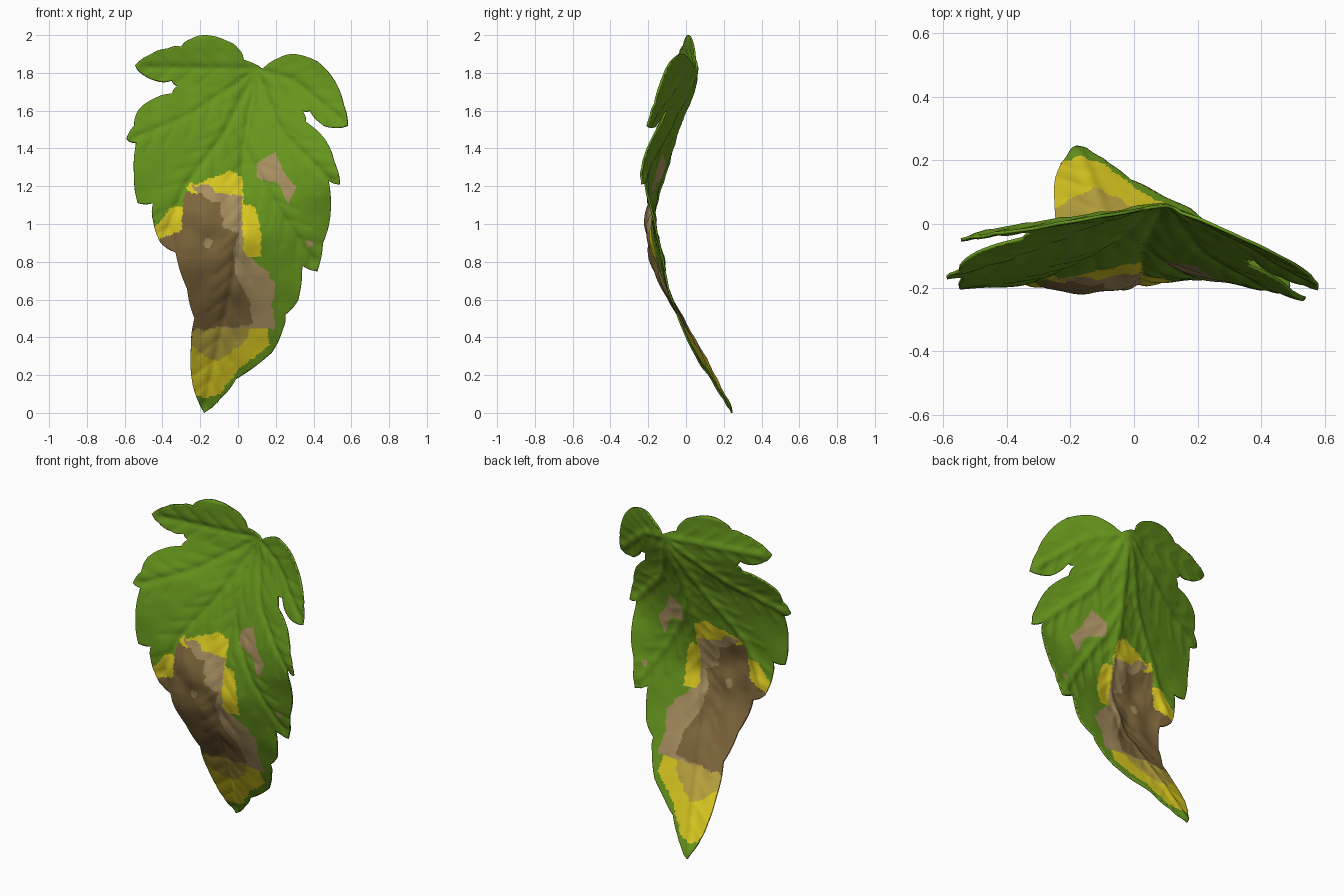
import bpy
import bmesh
import math
from mathutils import Vector, noise
from mathutils.geometry import delaunay_2d_cdt, intersect_point_line

default_cube = bpy.data.objects.get("Cube")
if default_cube:
    bpy.data.objects.remove(default_cube, do_unlink=True)

GRID_STEP = 0.0115
THICKNESS = 0.01

# Leaf margin, as x and z pairs running counter-clockwise from the stalk notch
MARGIN = [
    (.13, 1.82), (.03, 1.87), (0, 1.93), (-.06, 1.97), (-.17, 2),
    (-.25, 1.98), (-.3, 1.94), (-.37, 1.93), (-.46, 1.9), (-.545, 1.84),
    (-.5, 1.79), (-.42, 1.755), (-.35, 1.76), (-.32, 1.73), (-.35, 1.69),
    (-.45, 1.66), (-.53, 1.6), (-.55, 1.52), (-.59, 1.45), (-.54, 1.43),
    (-.55, 1.25), (-.53, 1.11), (-.45, 1.11), (-.45, 1.02), (-.41, .9),
    (-.33, .85), (-.27, .66), (-.23, .5), (-.25, .33),
    (-.24, .15), (-.18, 0), (-.09, .08), (-.01, .18), (.18, .32),
    (.24, .45), (.25, .52), (.32, .6), (.34, .78), (.42, .75), (.45, .9),
    (.49, 1.05), (.48, 1.23), (.54, 1.21), (.51, 1.33), (.46, 1.45),
    (.36, 1.54), (.34, 1.6), (.38, 1.6), (.44, 1.53), (.5, 1.51), (.58, 1.52),
    (.56, 1.63), (.51, 1.76), (.42, 1.86), (.3, 1.9), (.22, 1.88)]

# Bend and fold of the blade, sampled at equal heights from tip to top
RIB_X = [-.18, -.13, -.06, -.02, .01, .02, .04, .085, .12]
RIB_Y = [.24, .115, -.02, -.135, -.175, -.118, -.05, .04, .06]
RIGHT_FOLD = [0, .03, .04, .02, .03, .15, .18, .16, .17]
LEFT_FOLD = [.1, .15, .06, -.06, -.02, .24, .3, .42, .5]

# Main veins, fanning out from the stalk
STALK = (.1, 1.82)
VEINS = [
    [STALK, (.03, 1.4), (.02, 1), (-.03, .7), (-.18, .03)],
    [STALK, (-.5, 1.83)],
    [STALK, (-.25, 1.58), (-.56, 1.45)],
    [STALK, (-.08, 1.47), (-.28, 1.2), (-.38, .95)],
    [STALK, (.3, 1.76), (.55, 1.55)],
    [STALK, (.22, 1.5), (.5, 1.22)],
    [(.03, 1.4), (.2, 1.1), (.4, .8)]]

# Discoloured patches, later ones lie over earlier ones
PATCHES = [
    ("yellow", [(-.27, 1.2), (-.03, 1.28), (.02, 1.25), (.03, 1.1),
                (.08, 1.1), (.12, 1), (.12, .83), (0, .8)]),
    ("yellow", [(-.5, .9), (-.36, 1.08), (-.28, 1.1), (-.28, .85)]),
    ("yellow", [(-.3, .5), (.15, .5), (.17, .36), (0, .23), (-.1, .1),
                (-.17, .08), (-.3, .12)]),
    ("ochre", [(-.3, .5), (.08, .48), (.04, .38), (-.1, .28), (-.17, .3),
               (-.3, .4)]),
    ("tan", [(-.2, 1.21), (-.1, 1.16), (.02, 1.15), (.03, .85), (.15, .75),
             (.2, .68), (.18, .56), (.2, .45), (-.2, .45)]),
    ("brown", [(-.28, 1.17), (-.1, 1.14), (-.08, .98), (0, .95), (-.03, .84),
               (0, .7), (.06, .6), (.08, .47), (-.3, .43), (-.5, .6),
               (-.5, .88), (-.3, .97)]),
    ("tan", [(-.26, 1.2), (-.16, 1.21), (-.08, 1.12), (-.15, 1.12)]),
    ("tan", [(.1, 1.32), (.2, 1.38), (.24, 1.28), (.31, 1.2), (.27, 1.11),
             (.21, 1.22), (.1, 1.24)])]

# Small round spots: centre and radius
SPOTS = [((-.16, .9), .025), ((.38, .9), .018)]

COLOURS = {"green": (.135, .305, .012), "yellow": (.72, .6, .015),
           "ochre": (.5, .38, .05), "tan": (.4, .28, .12),
           "brown": (.215, .135, .045)}


def make_material(name, colour):
    material = bpy.data.materials.new("leaf " + name)
    material.use_nodes = True
    rgba = (*colour, 1)
    material.diffuse_color = rgba
    shader = material.node_tree.nodes["Principled BSDF"]
    shader.inputs["Base Color"].default_value = rgba
    shader.inputs["Roughness"].default_value = 0.8
    return material


def sample(table, z):
    """Smooth interpolation through equally spaced values over the height."""
    last = len(table) - 1
    position = min(max(z / 2, 0), 1) * last
    i = min(int(position), last - 1)
    t = position - i
    a, b = table[i], table[i + 1]
    before = table[i - 1] if i else 2 * a - b
    after = table[i + 2] if i + 2 <= last else 2 * b - a
    tangent_a, tangent_b = (b - before) / 2, (after - a) / 2
    bend = 3 * (b - a) - 2 * tangent_a - tangent_b
    twist = 2 * (a - b) + tangent_a + tangent_b
    return a + t * (tangent_a + t * (bend + t * twist))


def inside(point, polygon):
    x, z = point
    result = False
    for (ax, az), (bx, bz) in zip(polygon, polygon[1:] + polygon[:1]):
        if (az > z) != (bz > z) and x < ax + (z - az) * (bx - ax) / (bz - az):
            result = not result
    return result


def segments(path):
    points = [Vector(p) for p in path]
    return list(zip(points, points[1:]))


def distance(point, lines):
    nearest = 1.0
    for a, b in lines:
        foot, t = intersect_point_line(point, a, b)
        foot = a if t < 0 else b if t > 1 else foot
        nearest = min(nearest, (point - foot.to_2d()).length)
    return nearest


def side_veins(main):
    """Pairs of short veins sweeping forward along each main vein."""
    result = []
    for a, b in main:
        along = (b - a).normalized()
        across = Vector((-along.y, along.x))
        count = max(1, round((b - a).length / 0.11))
        for k in range(count):
            root = a.lerp(b, (k + 0.7) / count)
            for side in (-1, 1):
                result.append((root, root + along * 0.11 + across * side * 0.09))
    return result


main_veins = [s for path in VEINS for s in segments(path)]
small_veins = side_veins(main_veins)


def depth(point):
    """Front to back position of the blade at a given x and z."""
    x, z = point
    offset = x - sample(RIB_X, z)
    fold = sample(LEFT_FOLD if offset > 0 else RIGHT_FOLD, z)
    y = sample(RIB_Y, z) - fold * (math.hypot(offset, 0.02) - 0.02)
    # Sunken veins with puffed tissue between them
    y += 0.01 * math.exp(-(distance(point, main_veins) / 0.02) ** 2)
    y += 0.0035 * math.exp(-(distance(point, small_veins) / 0.014) ** 2)
    # Withered area buckles forward and crumples
    wither = math.exp(-((x + 0.13) / 0.17) ** 2 - ((z - 0.88) / 0.33) ** 2)
    y -= 0.035 * wither
    crumple = noise.noise(Vector((x * 9, z * 7, 0)))
    return y + crumple * (0.006 + 0.02 * wither)


def patch_name(point):
    # Ragged patch borders
    sway = Vector((noise.noise(Vector((*point, 1)) * 30),
                   noise.noise(Vector((*point, 2)) * 30))) * 0.012
    name = "green"
    for colour, polygon in PATCHES:
        if inside(point + sway, polygon):
            name = colour
    for centre, radius in SPOTS:
        if (point + sway - Vector(centre)).length < radius:
            name = "tan"
    return name


# Finely toothed margin
rim = []
for a, b in segments(MARGIN + MARGIN[:1]):
    steps = max(1, round((b - a).length / GRID_STEP))
    normal = Vector((b.y - a.y, a.x - b.x)).normalized()
    for k in range(steps):
        bulge = 0.006 * math.sin(math.pi * k / steps)
        rim.append(a.lerp(b, k / steps) + normal * bulge)

# Staggered points fill the blade
rim_shape = [tuple(p) for p in rim]
points = list(rim)
for row in range(int(2 / GRID_STEP)):
    for column in range(-60, 60):
        p = Vector((column + row % 2 / 2, row)) * GRID_STEP
        if inside(p, rim_shape):
            points.append(p)
flat = delaunay_2d_cdt(points, [], [list(range(len(rim)))], 1, 1e-5)

# Leaf blade
names = list(COLOURS)
mesh = bpy.data.meshes.new("leaf_blade")
for name in names:
    mesh.materials.append(make_material(name, COLOURS[name]))
bm = bmesh.new()
verts = [bm.verts.new((p.x, depth(p), p.y)) for p in flat[0]]
for corners in flat[2]:
    face = bm.faces.new([verts[i] for i in corners])
    centre = face.calc_center_median()
    face.material_index = names.index(patch_name(Vector((centre.x, centre.z))))
    face.smooth = True
loose = [v for v in bm.verts if not v.link_faces]
bmesh.ops.delete(bm, geom=loose, context="VERTS")
bm.to_mesh(mesh)
bm.free()

leaf = bpy.data.objects.new("leaf_blade", mesh)
bpy.context.collection.objects.link(leaf)
solid = leaf.modifiers.new("thickness", "SOLIDIFY")
solid.thickness = THICKNESS
solid.offset = 0
